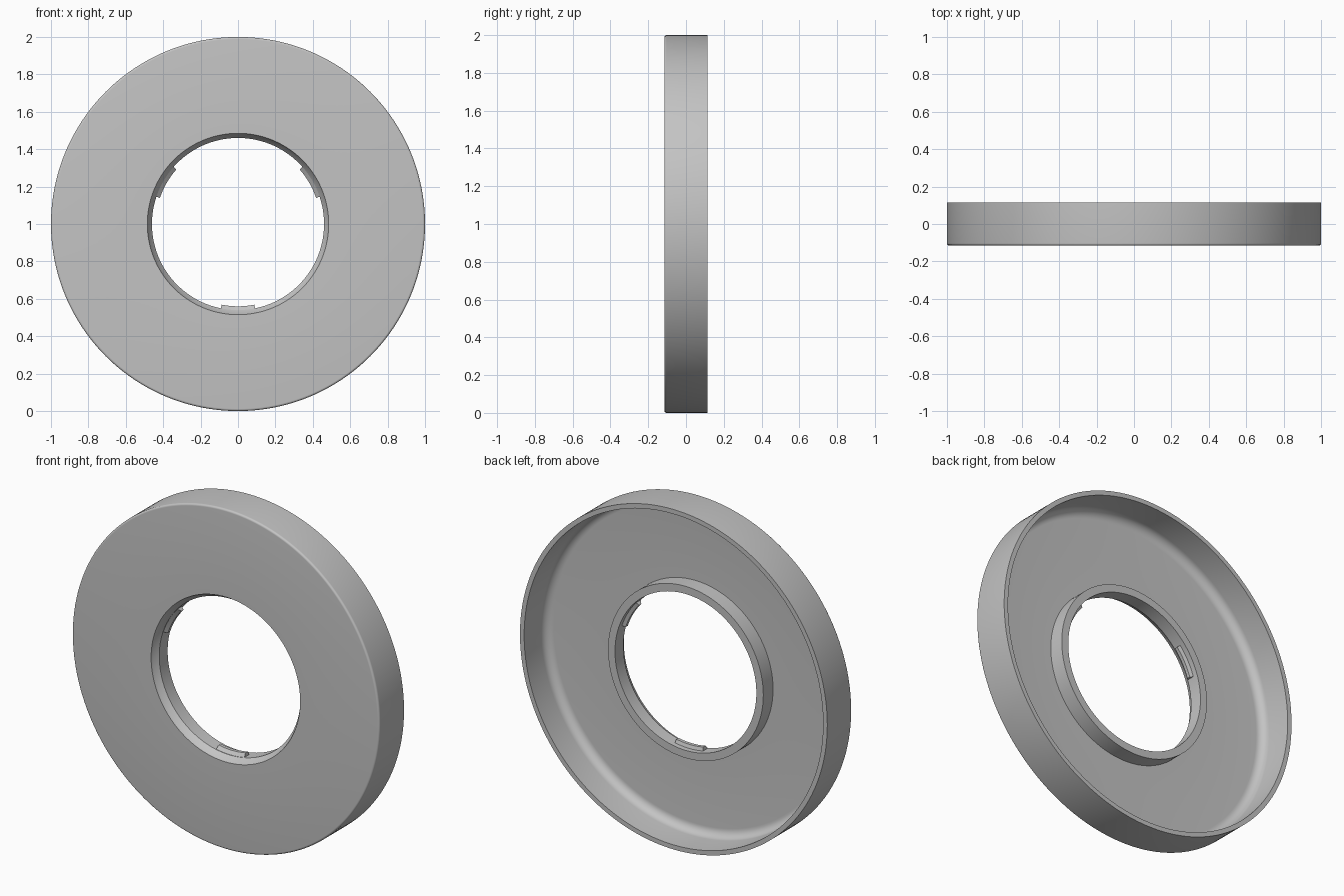
import bpy, bmesh
from math import sin, cos, pi, radians

cube = bpy.data.objects.get("Cube")
if cube:
    bpy.data.objects.remove(cube, do_unlink=True)

grey = bpy.data.materials.new("light grey plastic")
grey.use_nodes = True
colour = (0.55, 0.55, 0.55, 1)
grey.diffuse_color = colour
grey.node_tree.nodes["Principled BSDF"].inputs["Base Color"].default_value = colour


def fillet(r, y, radius, start, end, steps=6):
    """Arc of (radius, depth) points around a centre, angles in degrees."""
    angles = [radians(start + (end - start) * i / steps) for i in range(steps + 1)]
    return [(r + radius * cos(a), y + radius * sin(a)) for a in angles]


def sweep(name, profile, start, end, steps):
    """Sweep a closed (radius, depth) profile about the y axis through the ring centre."""
    bm = bmesh.new()
    closed = end - start >= 360
    rings = []
    for i in range(steps if closed else steps + 1):
        a = radians(start + (end - start) * i / steps)
        rings.append([bm.verts.new((r * cos(a), y, 1 + r * sin(a))) for r, y in profile])
    n = len(profile)
    for i in range(steps):
        a, b = rings[i], rings[(i + 1) % len(rings)]
        for j in range(n):
            k = (j + 1) % n
            bm.faces.new((a[j], a[k], b[k], b[j]))
    if not closed:
        bm.faces.new(rings[0])
        bm.faces.new(rings[-1])
    bmesh.ops.recalc_face_normals(bm, faces=bm.faces)
    mesh = bpy.data.meshes.new(name)
    bm.to_mesh(mesh)
    bm.free()
    mesh.materials.append(grey)
    obj = bpy.data.objects.new(name, mesh)
    bpy.context.collection.objects.link(obj)
    bpy.ops.object.select_all(action="DESELECT")
    obj.select_set(True)
    bpy.context.view_layer.objects.active = obj
    bpy.ops.object.shade_smooth_by_angle(angle=radians(28))
    return obj


front, back, floor, collar_back = -0.115, 0.115, -0.088, 0.003

# Hollow dish with rounded outer edge, rear rim and central collar
profile = [(0.485, front)]
profile += fillet(0.988, front + 0.012, 0.012, -90, 0)
profile += [(1.0, back), (0.973, back)]
profile += fillet(0.923, floor + 0.05, 0.05, 0, -90, 8)
profile += [(0.505, floor), (0.505, collar_back), (0.46, collar_back),
            (0.46, -0.075), (0.481, -0.102)]
sweep("flanged_ring", profile, 0, 360, 192)

# Three wedge shaped catches inside the collar
catch = [(0.468, -0.078), (0.44, -0.055), (0.44, -0.035), (0.468, -0.025)]
for label, angle in (("left", 30), ("right", 150), ("lower", 270)):
    sweep(label + "_catch", catch, angle - 11.5, angle + 11.5, 12)
